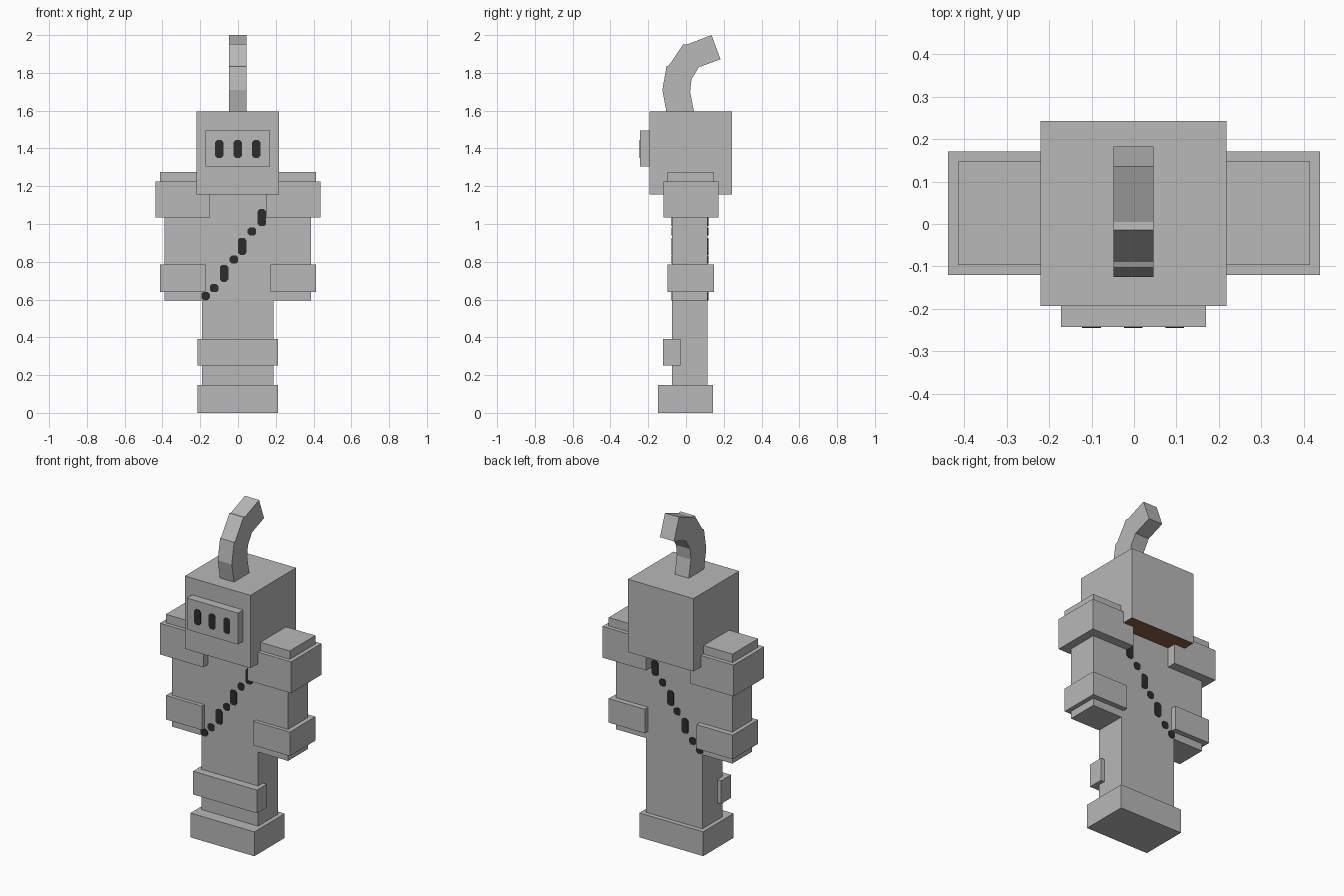
import bpy, bmesh

if "Cube" in bpy.data.objects:
    bpy.data.objects.remove(bpy.data.objects["Cube"])


def material(name, rgb):
    m = bpy.data.materials.new(name)
    m.diffuse_color = (*rgb, 1)
    m.use_nodes = True
    m.node_tree.nodes["Principled BSDF"].inputs["Base Color"].default_value = m.diffuse_color
    return m


GREY = material("grey", (0.48, 0.48, 0.48))
BLACK = material("black", (0.025, 0.025, 0.025))
BROWN = material("brown", (0.25, 0.11, 0.05))


def finish(name, bm, mat):
    bmesh.ops.recalc_face_normals(bm, faces=bm.faces)
    me = bpy.data.meshes.new(name)
    bm.to_mesh(me)
    bm.free()
    me.materials.append(mat)
    ob = bpy.data.objects.new(name, me)
    bpy.context.collection.objects.link(ob)
    return ob


def box(name, x, y, z, mat=GREY):
    """Box from (min, max) ranges."""
    bm = bmesh.new()
    bmesh.ops.create_cube(bm, size=1)
    for v in bm.verts:
        v.co = [sum(r) / 2 + c * (r[1] - r[0]) for c, r in zip(v.co, (x, y, z))]
    return finish(name, bm, mat)


def prism(name, points, direction, mat):
    """Extrude a closed outline along a vector."""
    bm = bmesh.new()
    face = bm.faces.new([bm.verts.new(p) for p in points])
    out = bmesh.ops.extrude_face_region(bm, geom=[face], use_keep_orig=True)
    verts = [g for g in out["geom"] if isinstance(g, bmesh.types.BMVert)]
    bmesh.ops.translate(bm, verts=verts, vec=direction)
    return finish(name, bm, mat)


def patch(name, x, z, w, h, y, dy, c=0.011):
    """Thin dark plate with clipped corners."""
    a, b = w / 2, h / 2
    outline = [(a, b - c), (a - c, b), (c - a, b), (-a, b - c),
               (-a, c - b), (c - a, -b), (a - c, -b), (a, c - b)]
    prism(name, [(x + u, y, z + v) for u, v in outline], (0, dy, 0), BLACK)


# Legs, feet and knee guard
box("legs", (-0.19, 0.187), (-0.075, 0.115), (0.1, 0.6))
box("feet", (-0.215, 0.212), (-0.147, 0.143), (0, 0.147))
box("knee_guard", (-0.215, 0.212), (-0.122, -0.028), (0.25, 0.39))

# Torso with arms as one slab
box("torso_and_arms", (-0.39, 0.387), (-0.075, 0.115), (0.595, 1.2))

# Shoulder pads and wrist cuffs
for side, s in (("left", 1), ("right", -1)):
    def span(a, b):
        return tuple(sorted((s * a, s * b)))
    box(side + "_shoulder_pad", span(0.147, 0.438), (-0.12, 0.171), (1.035, 1.224))
    box(side + "_shoulder_cap", span(0.172, 0.414), (-0.097, 0.147), (1.21, 1.275))
    box(side + "_wrist_cuff", span(0.172, 0.414), (-0.097, 0.147), (0.64, 0.785))

# Head with a brown underside
head = box("head", (-0.22, 0.218), (-0.193, 0.243), (1.155, 1.595))
head.data.materials.append(BROWN)
for f in head.data.polygons:
    if f.normal.z < -0.5:
        f.material_index = 1

# Face plate with three slots
box("face_plate", (-0.172, 0.17), (-0.243, -0.18), (1.304, 1.494))
for i, x in enumerate((-0.1, -0.002, 0.096)):
    patch(f"slot_{i + 1}", x, 1.397, 0.044, 0.094, -0.24, -0.005)

# Curved crest
crest = [(0.043, 1.59), (-0.103, 1.59), (-0.125, 1.71), (-0.103, 1.835),
         (-0.09, 1.84), (-0.014, 1.952), (0.005, 1.95), (0.135, 2.0),
         (0.183, 1.872), (0.068, 1.83), (0.029, 1.766), (0.022, 1.7)]
prism("crest", [(-0.048, y, z) for y, z in crest], (0.094, 0, 0), GREY)

# Diagonal dashed strap on the chest and the back
dashes = [(0.126, 1.034, 0.09), (0.074, 0.96, 0.044), (0.022, 0.881, 0.09),
          (-0.022, 0.812, 0.044), (-0.074, 0.739, 0.09), (-0.126, 0.661, 0.044),
          (-0.172, 0.618, 0.044)]
for i, (x, z, h) in enumerate(dashes):
    patch(f"chest_dash_{i + 1}", x, z, 0.045, h, -0.073, -0.005)
    patch(f"back_dash_{i + 1}", x, z, 0.045, h, 0.113, 0.005)
